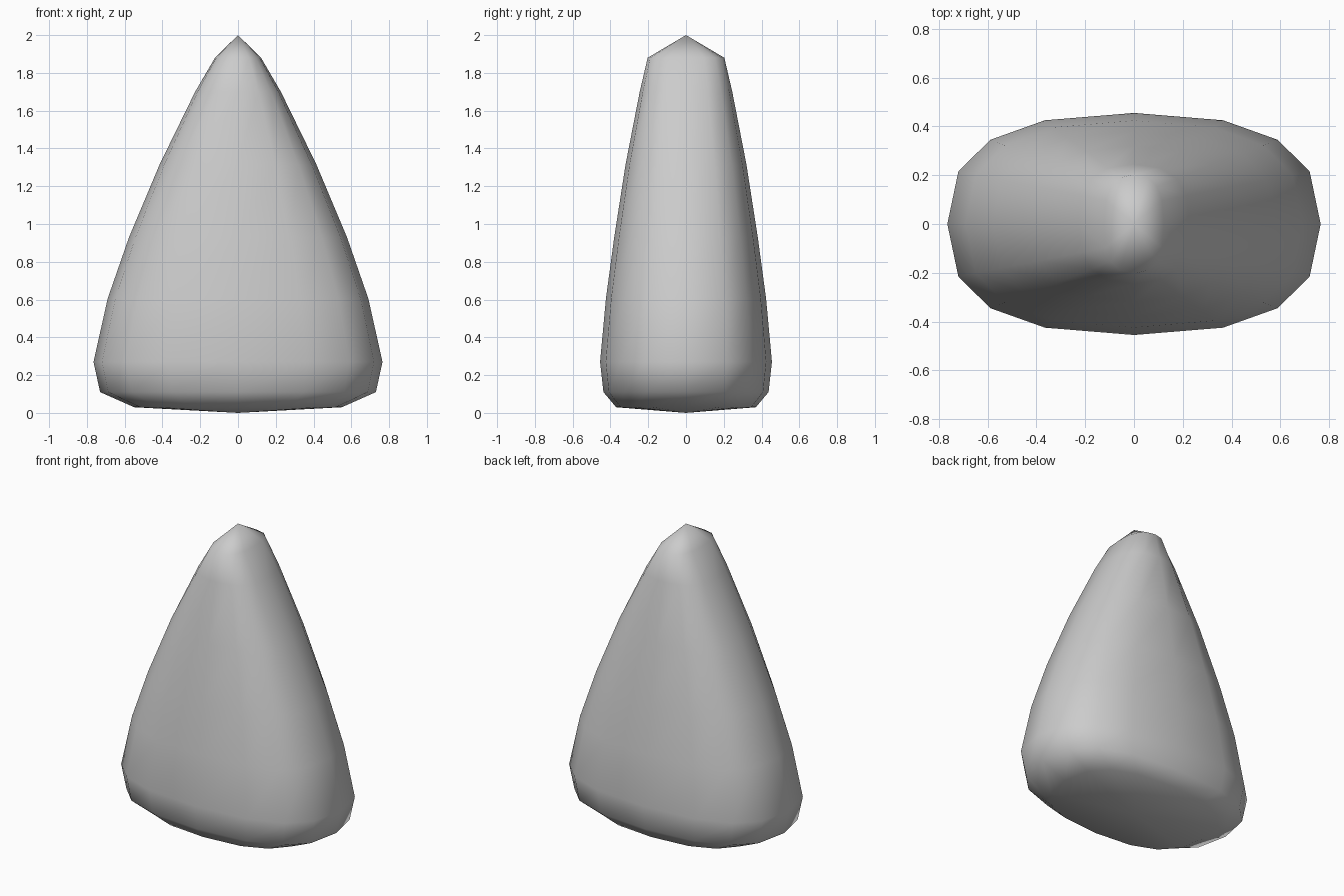
import bpy, bmesh

if "Cube" in bpy.data.objects:
    bpy.data.objects.remove(bpy.data.objects["Cube"])

# Rounded-box cross-section, one quadrant in unit size
quadrant = [(1, 0), (0.941, 0.473), (0.77, 0.758), (0.477, 0.934)]
section = []
for sx, sy, swap in ((1, 1, False), (-1, 1, True), (-1, -1, False), (1, -1, True)):
    if not swap:
        section += [(sx * x, sy * y) for x, y in quadrant]
    else:
        arc = [(0, 1)] + [(x, y) for x, y in reversed(quadrant[1:])]
        section += [(sx * x, sy * y) for x, y in arc]

# Height, half width, half depth of each ring, from base to tip
rings = [(0.03, 0.55, 0.37), (0.11, 0.73, 0.437), (0.27, 0.765, 0.455),
         (0.605, 0.69, 0.424), (0.93, 0.577, 0.38), (1.315, 0.415, 0.32),
         (1.70, 0.227, 0.245), (1.88, 0.122, 0.203)]

# Tapered body lofted through the rings and closed to a point at each end
bm = bmesh.new()
loops = [[bm.verts.new((x * w, y * d, z)) for x, y in section] for z, w, d in rings]
n = len(section)
for low, high in zip(loops, loops[1:]):
    for i in range(n):
        j = (i + 1) % n
        bm.faces.new((low[i], low[j], high[j], high[i]))
base = bm.verts.new((0, 0, 0))
tip = bm.verts.new((0, 0, 2))
for i in range(n):
    j = (i + 1) % n
    bm.faces.new((base, loops[0][j], loops[0][i]))
    bm.faces.new((tip, loops[-1][i], loops[-1][j]))
bmesh.ops.recalc_face_normals(bm, faces=bm.faces)
for f in bm.faces:
    f.smooth = True

mesh = bpy.data.meshes.new("tapered_body")
bm.to_mesh(mesh)
bm.free()
body = bpy.data.objects.new("tapered_body", mesh)
bpy.context.collection.objects.link(body)
